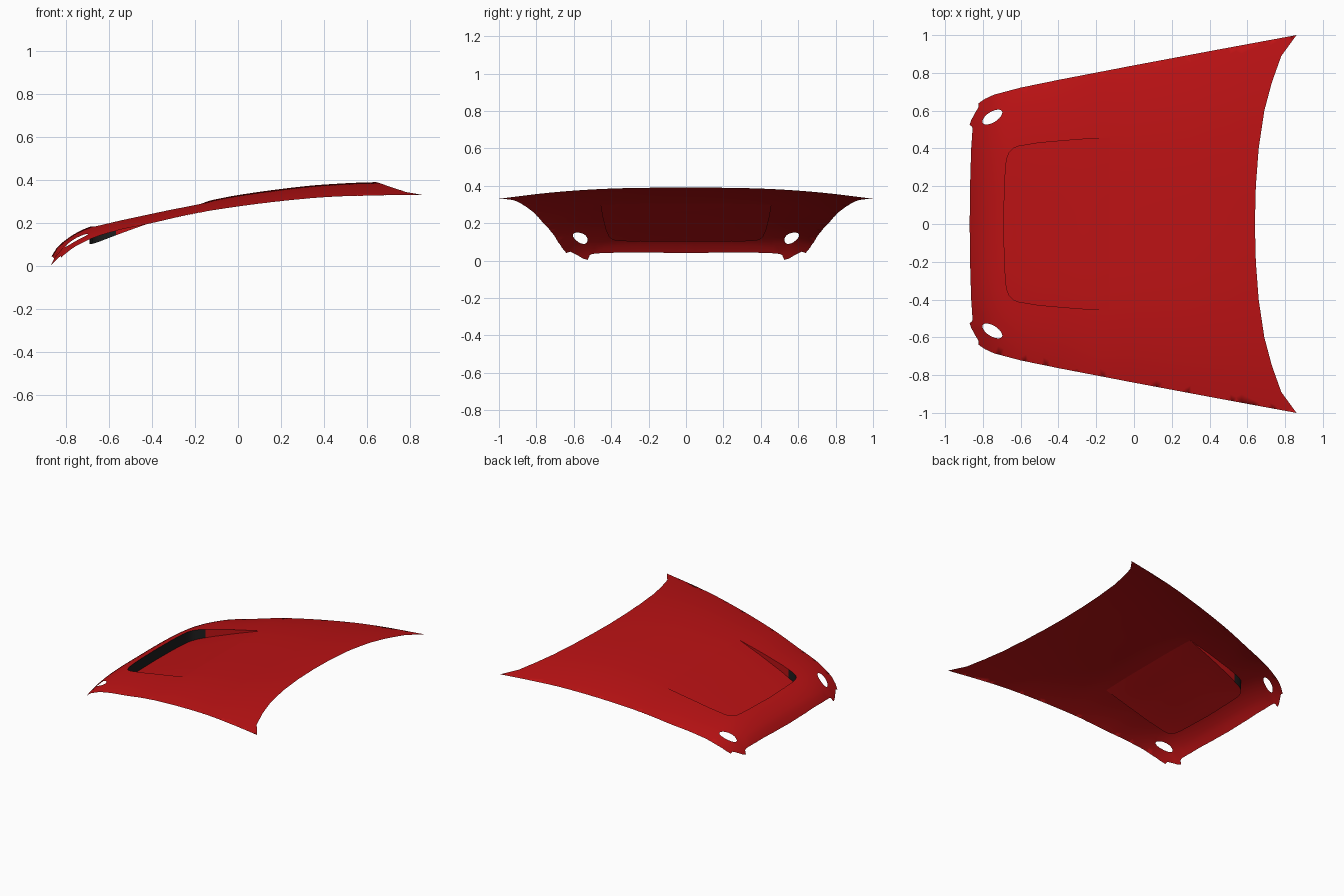
import bpy, math
from mathutils import Vector
from mathutils.geometry import delaunay_2d_cdt

if "Cube" in bpy.data.objects:
    bpy.data.objects.remove(bpy.data.objects["Cube"])


def curve(pts):
    """Smooth interpolating function through (x, value) pairs."""
    xs, vs = zip(*pts)
    n = len(xs)
    m = [(vs[min(i + 1, n - 1)] - vs[max(i - 1, 0)]) /
         (xs[min(i + 1, n - 1)] - xs[max(i - 1, 0)]) for i in range(n)]

    def f(x):
        x = min(max(x, xs[0]), xs[-1])
        i = max(k for k in range(n - 1) if xs[k] <= x)
        h = xs[i + 1] - xs[i]
        t = (x - xs[i]) / h
        return ((2*t**3 - 3*t**2 + 1) * vs[i] + (t**3 - 2*t**2 + t) * h * m[i]
                + (3*t**2 - 2*t**3) * vs[i + 1] + (t**3 - t**2) * h * m[i + 1])
    return f


# Panel shape: crown height, side edge height and half width along x
crown = curve([(-.87, .04), (-.84, .087), (-.8, .122), (-.75, .155), (-.68, .185),
               (-.4, .25), (-.2, .29), (0, .33), (.3, .37), (.5, .385), (.64, .39), (.86, .395)])
side = curve([(-.87, -.03), (-.822, .04), (-.74, .1), (-.6, .155), (-.4, .2),
              (-.2, .245), (0, .277), (.2, .302), (.4, .32), (.6, .328), (.86, .33)])
half = curve([(-.87, .62), (-.822, .64), (-.74, .685), (-.6, .722), (-.4, .763),
              (0, .84), (.4, .915), (.86, 1)])


def top_z(x, y):
    power = 4 - 1.5 * (x + .87) / 1.73
    c = crown(x)
    return c - (c - side(x)) * (abs(y) / half(x)) ** power


def floor_z(x, y):
    return top_z(x, y) - .08 * min(1, max(0, (-.13 - x) / .55))


def dense(pts, step=.025):
    out = []
    for a, b in zip(pts, pts[1:]):
        k = max(1, math.ceil(math.dist(a, b) / step))
        out += [(a[0] + (b[0]-a[0])*i/k, a[1] + (b[1]-a[1])*i/k) for i in range(k)]
    return out + [pts[-1]]


def inside(p, poly):
    hit = False
    for a, b in zip(poly, poly[1:] + poly[:1]):
        if (a[1] > p[1]) != (b[1] > p[1]) and \
                p[0] < a[0] + (b[0]-a[0]) * (p[1]-a[1]) / (b[1]-a[1]):
            hit = not hit
    return hit


# Plan outlines of one half: panel rim, raised-edge recess, washer hole
rim = dense([(-.87, 0), (-.868, .2), (-.862, .4), (-.855, .5), (-.857, .515), (-.87, .525),
             (-.862, .55), (-.84, .59), (-.822, .62), (-.822, .64), (-.79, .662), (-.74, .685),
             (-.6, .722), (-.4, .763), (0, .84), (.4, .915), (.86, 1), (.78, .89),
             (.73, .75), (.69, .6), (.66, .4), (.645, .2), (.64, 0), (-.87, 0)])[:-1]
step = dense([(-.69, 0), (-.685, .2), (-.679, .31), (-.672, .35), (-.66, .38), (-.64, .4),
              (-.61, .412), (-.5, .43), (-.3, .447), (-.13, .457)])
recess = step + dense([(-.13, .457), (-.13, 0)])[1:]
ca, sa = math.cos(math.radians(32)), math.sin(math.radians(32))
hole = []
for i in range(24):
    u, v = .06 * math.cos(i * math.tau / 24), .028 * math.sin(i * math.tau / 24)
    hole.append((-.75 + u*ca - v*sa, .566 + u*sa + v*ca))

# Constrained triangulation of the plan
pts, edges = [], []
for path, closed in ((rim, True), (recess, False), (hole, True)):
    s = len(pts)
    pts += path
    edges += [(s + i, s + i + 1) for i in range(len(path) - 1)]
    if closed:
        edges.append((len(pts) - 1, s))
border = list(pts)
for i in range(60):
    for j in range(34):
        p = (-.87 + i * .03, .03 * j + .015 * (i % 2))
        if inside(p, rim) and min(math.dist(p, b) for b in border) > .017:
            pts.append(p)
cv, _, cf, *_ = delaunay_2d_cdt([Vector(p) for p in pts], edges, [], 0, 1e-5)

panel_faces, floor_faces = [], []
for f in cf:
    c = sum((cv[i] for i in f), Vector((0, 0))) / len(f)
    if inside(c, rim) and not inside(c, hole):
        (floor_faces if inside(c, recess) else panel_faces).append(list(f))


def material(name, rgb):
    m = bpy.data.materials.new(name)
    m.diffuse_color = (*rgb, 1)
    m.use_nodes = True
    m.node_tree.nodes["Principled BSDF"].inputs["Base Color"].default_value = m.diffuse_color
    return m


red = material("red_paint", (.5, .006, .007))
black = material("black_mesh", (.012, .012, .012))


def add(name, verts, faces, mats):
    used = sorted({i for f in faces for i in f})
    new = {o: n for n, o in enumerate(used)}
    me = bpy.data.meshes.new(name)
    me.from_pydata([verts[i] for i in used], [], [[new[i] for i in f] for f in faces])
    for m in mats:
        me.materials.append(m)
    for p in me.polygons:
        p.use_smooth = True
    ob = bpy.data.objects.new(name, me)
    bpy.context.collection.objects.link(ob)
    mod = ob.modifiers.new("mirror", 'MIRROR')
    mod.use_axis = (False, True, False)
    mod.merge_threshold = .0005
    return me


# Hood skin and sunken floor
add("hood_panel", [(v.x, v.y, top_z(*v)) for v in cv], panel_faces, [red])
add("recess_floor", [(v.x, v.y, floor_z(*v)) for v in cv], floor_faces, [red])

# Step wall around the recess: black vent at the front, painted sides
n = len(step)
verts = [(x, y, floor_z(x, y)) for x, y in step] + [(x, y, top_z(x, y)) for x, y in step]
wall = add("recess_wall", verts, [(i, i+1, n+i+1, n+i) for i in range(n - 1)], [red, black])
for p in wall.polygons:
    p.material_index = int(p.center.x < -.57)
